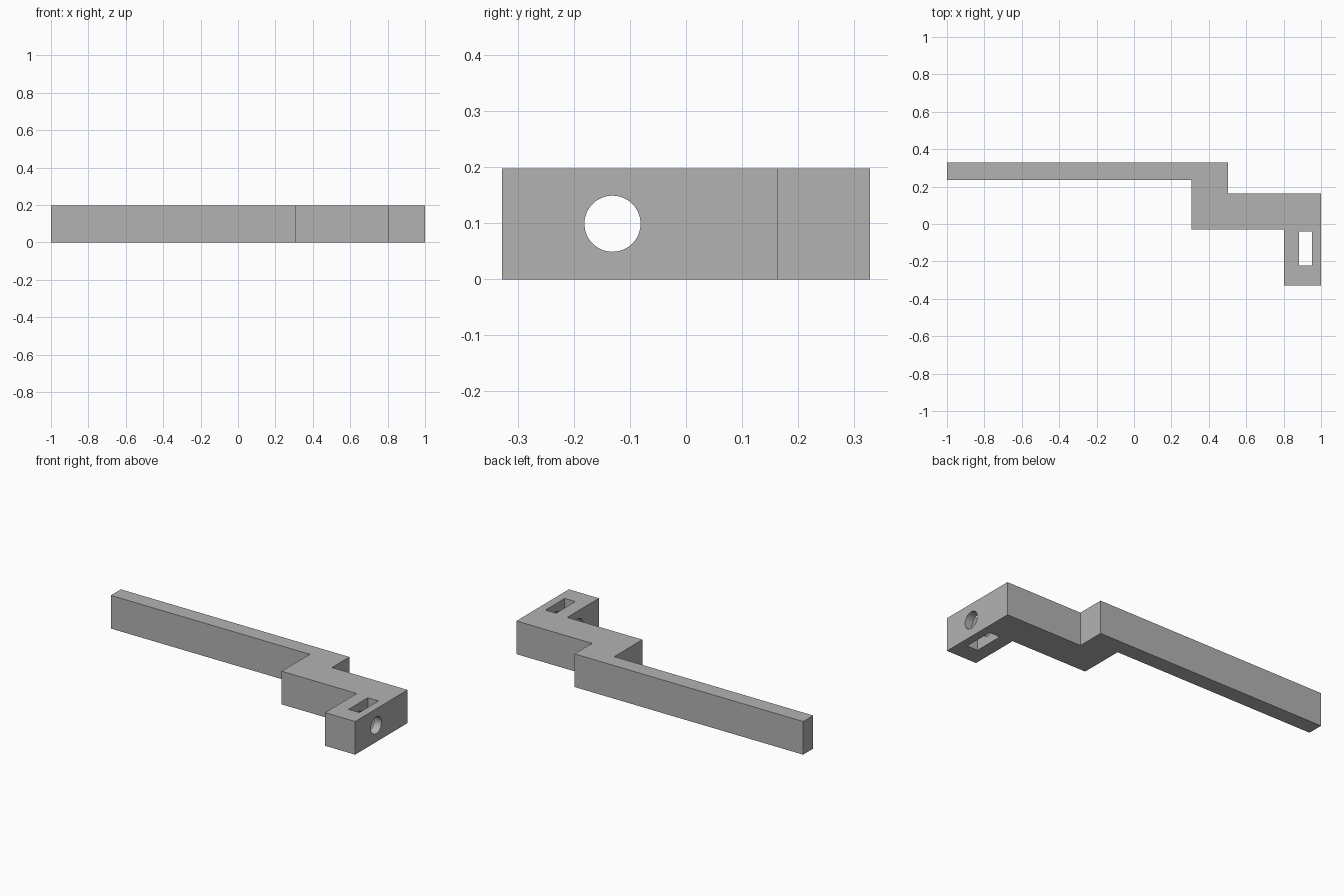
import bpy, bmesh
from math import pi
from mathutils import Matrix

cube = bpy.data.objects.get("Cube")
if cube:
    bpy.data.objects.remove(cube, do_unlink=True)

HEIGHT = 0.197

grey = bpy.data.materials.new("plain_grey")
grey.use_nodes = True
grey.diffuse_color = (0.45, 0.45, 0.45, 1)
grey.node_tree.nodes["Principled BSDF"].inputs["Base Color"].default_value = grey.diffuse_color


def make_object(name, bm):
    bmesh.ops.recalc_face_normals(bm, faces=bm.faces)
    mesh = bpy.data.meshes.new(name)
    bm.to_mesh(mesh)
    bm.free()
    mesh.materials.append(grey)
    obj = bpy.data.objects.new(name, mesh)
    bpy.context.collection.objects.link(obj)
    return obj


def extrude_outline(name, outline, bottom, top):
    bm = bmesh.new()
    face = bm.faces.new([bm.verts.new((x, y, bottom)) for x, y in outline])
    moved = bmesh.ops.extrude_face_region(bm, geom=[face])["geom"]
    bmesh.ops.translate(bm, vec=(0, 0, top - bottom),
                        verts=[v for v in moved if isinstance(v, bmesh.types.BMVert)])
    return make_object(name, bm)


# Stepped arm with the end block
arm = extrude_outline("stepped_arm", [
    (-1, 0.328), (-1, 0.234), (0.308, 0.234), (0.308, -0.03), (0.802, -0.03),
    (0.802, -0.328), (1, -0.328), (1, 0.164), (0.503, 0.164), (0.503, 0.328),
], 0, HEIGHT)

# Vertical slot through the end block
slot = extrude_outline("slot_cutter", [
    (0.882, -0.221), (0.952, -0.221), (0.952, -0.04), (0.882, -0.04),
], -0.1, HEIGHT + 0.1)

# Round hole running sideways through the end block
bm = bmesh.new()
bmesh.ops.create_cone(bm, cap_ends=True, segments=48, radius1=0.05, radius2=0.05, depth=0.4,
                      matrix=Matrix.Translation((0.9, -0.131, 0.099)) @ Matrix.Rotation(pi / 2, 4, "Y"))
hole = make_object("hole_cutter", bm)

for cutter in (slot, hole):
    cut = arm.modifiers.new(cutter.name, "BOOLEAN")
    cut.operation = "DIFFERENCE"
    cut.solver = "EXACT"
    cut.object = cutter
    bpy.context.view_layer.objects.active = arm
    bpy.ops.object.modifier_apply(modifier=cut.name)
    bpy.data.objects.remove(cutter, do_unlink=True)

# Smooth bore, sharp box edges
bpy.ops.object.select_all(action="DESELECT")
arm.select_set(True)
bpy.context.view_layer.objects.active = arm
bpy.ops.object.shade_smooth_by_angle()
